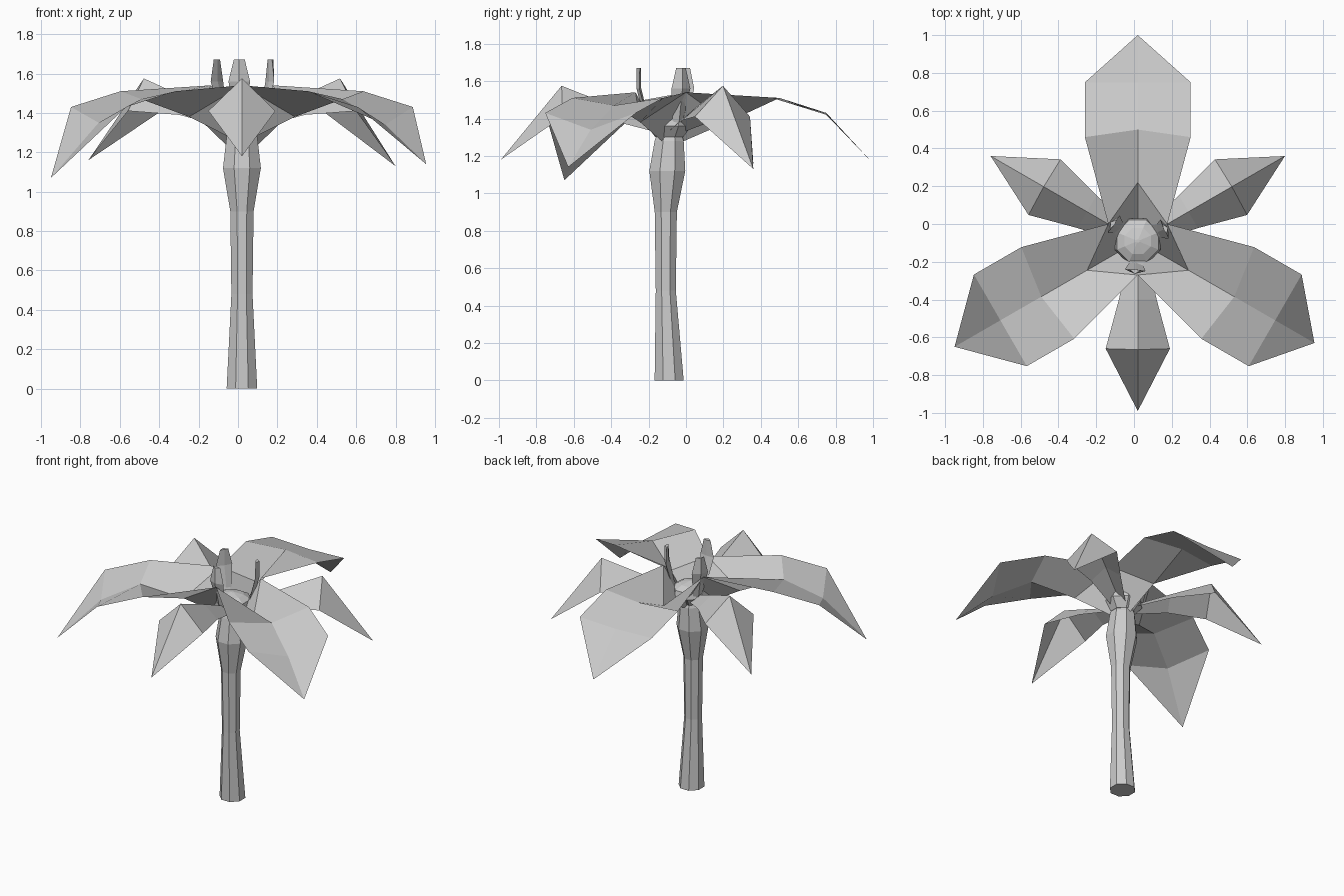
import bpy
from math import cos, sin, pi, radians

cube = bpy.data.objects.get("Cube")
if cube:
    bpy.data.objects.remove(cube)

CENTRE = (0.02, -0.09, 0)
grey = bpy.data.materials.new("plain grey")
grey.use_nodes = True
grey.diffuse_color = (0.6, 0.6, 0.6, 1)
grey.node_tree.nodes["Principled BSDF"].inputs["Base Color"].default_value = (0.6, 0.6, 0.6, 1)


def add_part(name, verts, faces, angle=0):
    """Flat-shaded mesh, turned about the plant's axis."""
    mesh = bpy.data.meshes.new(name)
    mesh.from_pydata(verts, [], faces)
    mesh.materials.append(grey)
    obj = bpy.data.objects.new(name, mesh)
    obj.location = CENTRE
    obj.rotation_euler.z = radians(angle)
    bpy.context.collection.objects.link(obj)
    return obj


def lathe(name, rings, sides):
    """Closed column from rings of (radius, height, y shift)."""
    verts = [(r * cos(2 * pi * (i + 0.5) / sides), r * sin(2 * pi * (i + 0.5) / sides) + dy, z)
             for r, z, dy in rings for i in range(sides)]
    faces = [(k * sides + i, k * sides + (i + 1) % sides,
              (k + 1) * sides + (i + 1) % sides, (k + 1) * sides + i)
             for k in range(len(rings) - 1) for i in range(sides)]
    faces.append(tuple(reversed(range(sides))))
    faces.append(tuple(range(len(verts) - sides, len(verts))))
    return add_part(name, verts, faces)


def folded_leaf(name, rows, tip, angle):
    """Leaf along +x; each row is (edge reach, half width, edge z, mid reach, mid z)."""
    verts = []
    for reach, half, edge_z, mid, mid_z in rows:
        verts += [(reach, -half, edge_z), (mid, 0, mid_z), (reach, half, edge_z)]
    verts.append((tip[0], 0, tip[1]))
    faces = []
    for k in range(0, 3 * len(rows) - 3, 3):
        faces += [(k, k + 3, k + 4, k + 1), (k + 1, k + 4, k + 5, k + 2)]
    last = len(verts) - 1
    faces += [(last - 3, last, last - 2), (last - 2, last, last - 1)]
    return add_part(name, verts, faces, angle)


# Stem
lathe("stem", [(0.084, 0, 0), (0.058, 0.48, -0.018), (0.064, 0.9, -0.018),
               (0.104, 1.12, -0.01), (0.084, 1.28, 0), (0.07, 1.32, 0)], 8)

# Cup joining the stem to the broad leaves
cup_verts, cup_faces = [], []
for k in range(3):
    a, b = radians(90 + 120 * k), radians(150 + 120 * k)
    cup_verts += [(0.08 * cos(a), 0.08 * sin(a), 1.28),
                  (0.31 * cos(a), 0.31 * sin(a), 1.38),
                  (0.18 * cos(b), 0.18 * sin(b), 1.54)]
    i, n, p = 3 * k, (3 * k + 3) % 9, (3 * k + 8) % 9
    cup_faces += [(i, i + 1, i + 2), (i, p, i + 1), (i, i + 2, n)]
add_part("cup", cup_verts, cup_faces)

# Three broad leaves, valley folded: angle, mid heights, tip
for name, angle, mid2, mid3, tip in [
        ("broad_leaf_back", 90, 1.51, 1.42, (1.09, 1.16)),
        ("broad_leaf_left", -30, 1.47, 1.34, (1.08, 1.14)),
        ("broad_leaf_right", 210, 1.47, 1.35, (1.12, 1.07))]:
    folded_leaf(name, [(0.09, 0.156, 1.54, 0.31, 1.38),
                       (0.55, 0.28, 1.51, 0.59, mid2),
                       (0.84, 0.28, 1.43, 0.84, mid3)], tip, angle)

# Three narrow leaves, ridge folded
for name, angle, tip_z in [("narrow_leaf_front", 270, 1.18),
                           ("narrow_leaf_left", 30, 1.13),
                           ("narrow_leaf_right", 150, 1.16)]:
    folded_leaf(name, [(0.08, 0.05, 1.33, 0.1, 1.38),
                       (0.31, 0.1, 1.39, 0.31, 1.47),
                       (0.57, 0.17, 1.41, 0.575, 1.575)], (0.9, tip_z), angle)

# Centre knob
lathe("centre_knob", [(0.08, 1.3, 0), (0.13, 1.36, 0), (0.12, 1.4, 0),
                      (0.075, 1.425, 0), (0.01, 1.44, 0)], 8)

# Three upright blades around the knob
for name, angle in [("blade_front", 265), ("blade_left", 24), ("blade_right", 145)]:
    verts = []
    for reach, half, z in [(0.11, 0.03, 1.38), (0.155, 0.055, 1.56), (0.155, 0.028, 1.67)]:
        verts += [(reach, -half, z), (reach + 0.02, 0, z), (reach, half, z), (reach - 0.005, 0, z)]
    faces = [(k + i, k + (i + 1) % 4, k + 4 + (i + 1) % 4, k + 4 + i)
             for k in (0, 4) for i in range(4)] + [(3, 2, 1, 0), (8, 9, 10, 11)]
    add_part(name, verts, faces, angle)
